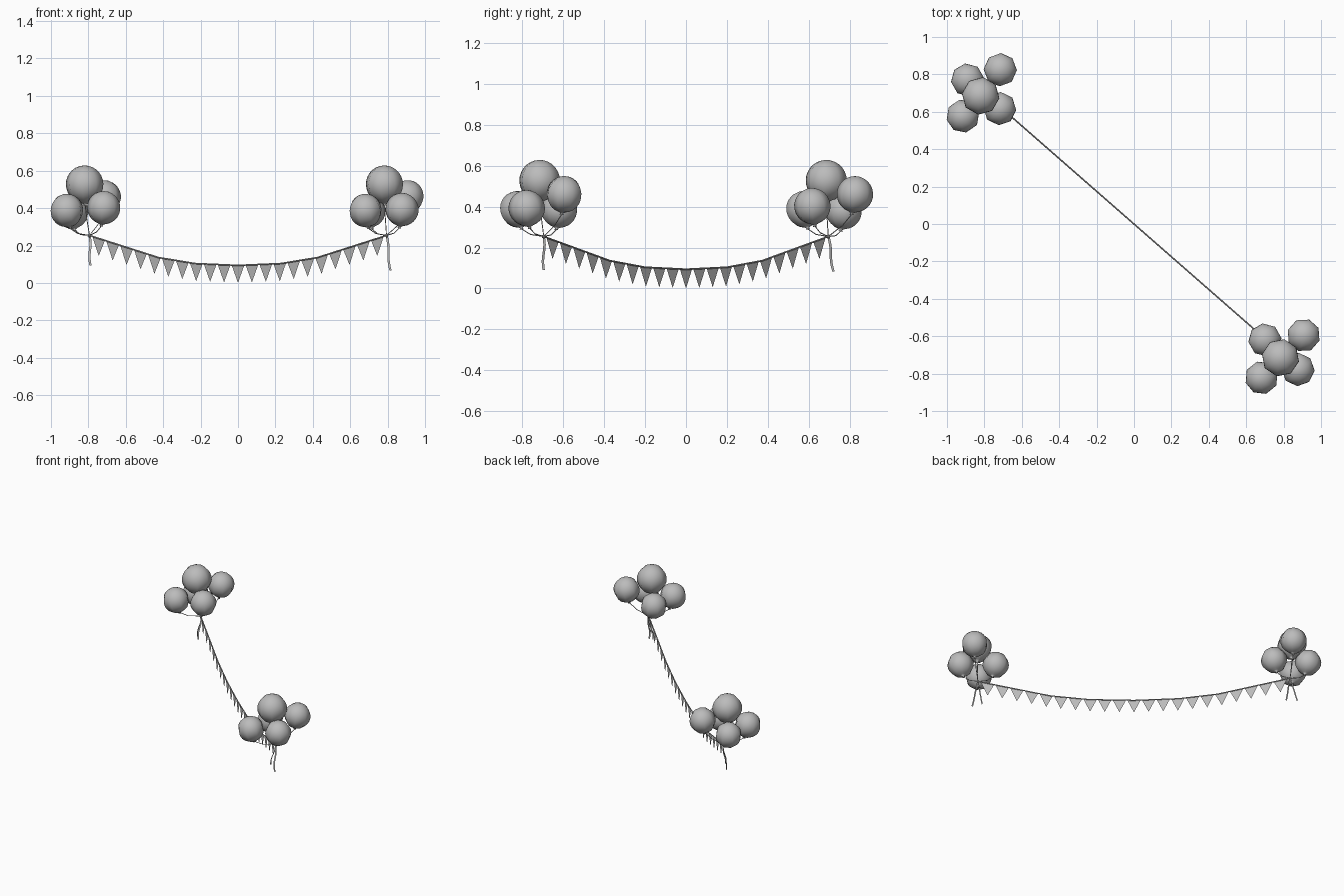
import bpy, bmesh, math
from mathutils import Vector, Matrix

cube = bpy.data.objects.get("Cube")
if cube:
    bpy.data.objects.remove(cube, do_unlink=True)

grey = bpy.data.materials.new("plain grey")
grey.use_nodes = True
colour = (0.5, 0.5, 0.5, 1)
grey.diffuse_color = colour
grey.node_tree.nodes["Principled BSDF"].inputs["Base Color"].default_value = colour


def add_mesh(name, bm, smooth=False):
    mesh = bpy.data.meshes.new(name)
    bmesh.ops.recalc_face_normals(bm, faces=bm.faces)
    for f in bm.faces:
        f.smooth = smooth
    bm.to_mesh(mesh)
    bm.free()
    mesh.materials.append(grey)
    obj = bpy.data.objects.new(name, mesh)
    bpy.context.collection.objects.link(obj)
    return obj


def cord(name, points, radius):
    """Round string along a polyline."""
    curve = bpy.data.curves.new(name, "CURVE")
    curve.dimensions = "3D"
    curve.bevel_depth = radius
    curve.bevel_resolution = 0
    curve.use_fill_caps = True
    line = curve.splines.new("POLY")
    line.points.add(len(points) - 1)
    for p, co in zip(line.points, points):
        p.co = (*co, 1)
    curve.materials.append(grey)
    obj = bpy.data.objects.new(name, curve)
    bpy.context.collection.objects.link(obj)


def balloon(name, centre, radius, axis, turn):
    """Eight-sided lathed balloon with a small flared neck; returns the neck end."""
    rings = 14
    profile = [(math.sin(math.pi * i / rings), math.cos(math.pi * i / rings))
               for i in range(1, rings)]
    profile += [(0.06, -1.06), (0.12, -1.13)]
    bm = bmesh.new()
    pole = bm.verts.new((0, 0, 1))
    loops = []
    for r, z in profile:
        loops.append([bm.verts.new((r * math.cos(a), r * math.sin(a), z))
                      for a in (math.tau * k / 8 for k in range(8))])
    for k in range(8):
        n = (k + 1) % 8
        bm.faces.new((pole, loops[0][k], loops[0][n]))
        for upper, lower in zip(loops, loops[1:]):
            bm.faces.new((upper[k], lower[k], lower[n], upper[n]))
    bm.faces.new(loops[-1])
    place = (Matrix.Translation(centre) @ axis.to_track_quat("Z", "Y").to_matrix().to_4x4()
             @ Matrix.Rotation(turn, 4, "Z") @ Matrix.Scale(radius, 4))
    bm.transform(place)
    add_mesh(name, bm, True)
    return place @ Vector((0, 0, -1.12))


def ribbon(name, start, end, across):
    """Flat wavy tail hanging from the knot."""
    bm = bmesh.new()
    side = across * 0.006
    wave = Vector((across.y, across.x, 0)) * 0.004
    steps = 8
    rows = []
    for i in range(steps + 1):
        t = i / steps
        p = start.lerp(end, t) + (wave + across * 0.004) * math.sin(t * math.tau)
        rows.append((bm.verts.new(p - side), bm.verts.new(p + side)))
    for a, b in zip(rows, rows[1:]):
        bm.faces.new((a[0], a[1], b[1], b[0]))
    add_mesh(name, bm)


# Sagging rope along the diagonal
SLOPE = -0.875
SAG = [(0, 0.094), (0.23, 0.104), (0.425, 0.136), (0.794, 0.254)]


def on_rope(x):
    d = abs(x)
    for (x0, z0), (x1, z1) in zip(SAG, SAG[1:]):
        if d <= x1:
            break
    return Vector((x, x * SLOPE, z0 + (z1 - z0) * (d - x0) / (x1 - x0)))


stations = [-x for x, z in reversed(SAG)] + [x for x, z in SAG[1:]]
cord("bunting_rope", [on_rope(x) for x in stations], 0.004)

# Row of triangular pennants
bm = bmesh.new()
count, spacing = 21, 0.0745
for i in range(count):
    x = (i - (count - 1) / 2) * spacing
    corners = [on_rope(x - 0.034), on_rope(x + 0.034), on_rope(x) - Vector((0, 0, 0.094))]
    bm.faces.new([bm.verts.new(c) for c in corners])
add_mesh("pennants", bm)

# Balloon bunches: centres, radius
BUNCHES = {
    "right": [(-0.82, 0.685, 0.527), (-0.89, 0.77, 0.378), (-0.715, 0.825, 0.46),
              (-0.915, 0.577, 0.387), (-0.718, 0.617, 0.402)],
    "left": [(0.783, -0.715, 0.527), (0.70, -0.62, 0.385), (0.907, -0.595, 0.46),
             (0.682, -0.822, 0.387), (0.877, -0.778, 0.392)],
}
TAILS = {
    "right": [(-0.837, 0.72, 0.084), (-0.789, 0.66, 0.094)],
    "left": [(0.757, -0.695, 0.09), (0.815, -0.73, 0.067)],
}
for side, centres in BUNCHES.items():
    knot = on_rope(-0.794 if side == "right" else 0.794)
    bm = bmesh.new()
    bmesh.ops.create_icosphere(bm, subdivisions=1, radius=0.011,
                               matrix=Matrix.Translation(knot))
    add_mesh(side + "_knot", bm)
    for i, c in enumerate(centres):
        c = Vector(c)
        lean = (c - knot).normalized().lerp(Vector((0, 0, 1)), 0.7)
        neck = balloon(f"{side}_balloon_{i + 1}", c, 0.101 if i == 0 else 0.089,
                       lean, 0.3 + i * 0.5)
        bend = knot.lerp(neck, 0.6) - Vector((0, 0, 0.012))
        cord(f"{side}_balloon_string_{i + 1}", [neck, bend, knot], 0.0025)
    for i, end in enumerate(TAILS[side]):
        across = Vector((0, 1, 0)) if i == 0 else Vector((1, 0, 0))
        ribbon(f"{side}_ribbon_tail_{i + 1}", knot, Vector(end), across)
